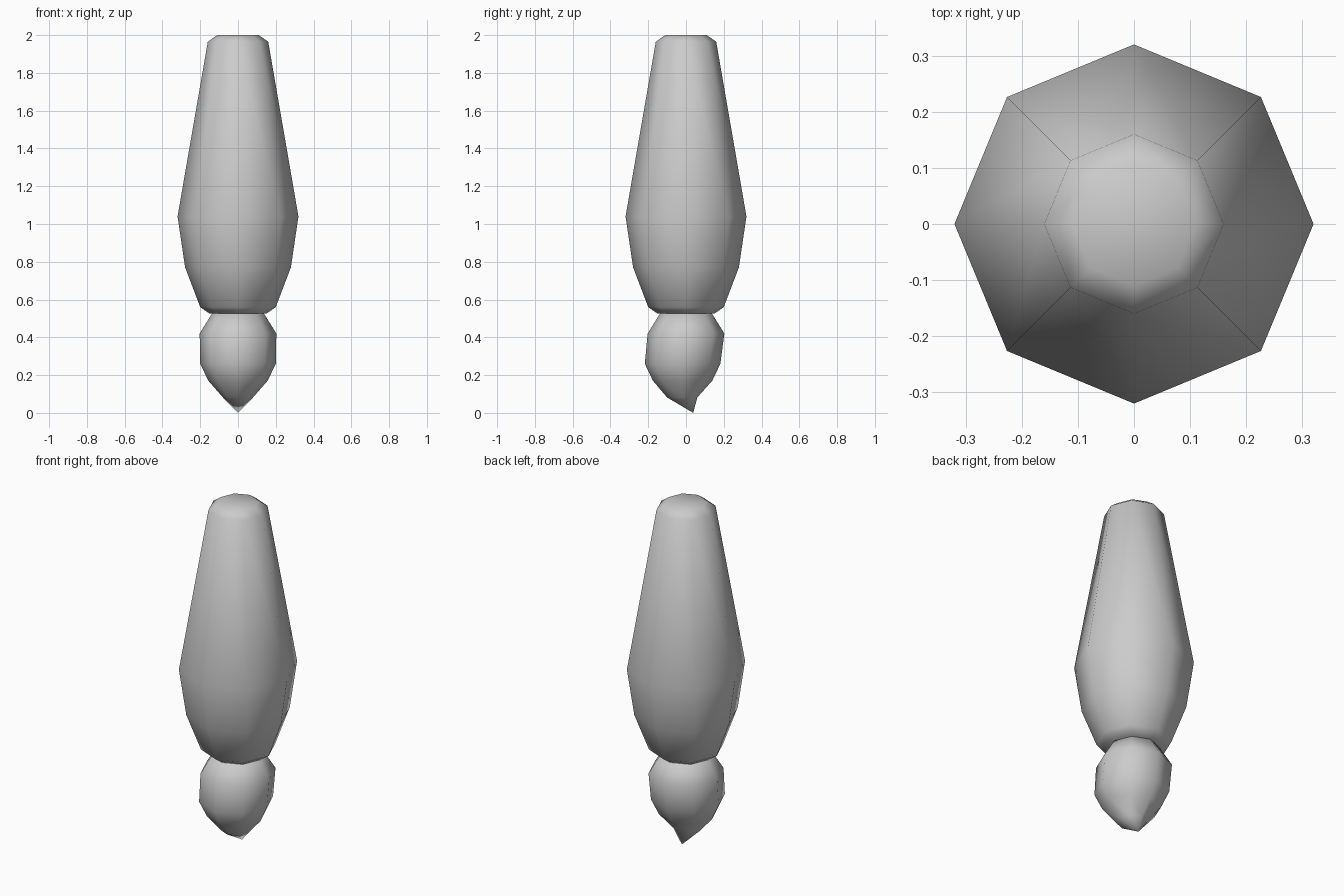
import bpy, bmesh
from math import sin, cos, pi

cube = bpy.data.objects.get("Cube")
if cube:
    bpy.data.objects.remove(cube, do_unlink=True)

SIDES = 8

grey = bpy.data.materials.new("light grey")
grey.use_nodes = True
grey.diffuse_color = (0.6, 0.6, 0.6, 1)
grey.node_tree.nodes["Principled BSDF"].inputs["Base Color"].default_value = grey.diffuse_color


def loft(name, rings, tip=None):
    """Octagonal rings (height, radius, y offset) skinned from top to bottom."""
    bm = bmesh.new()
    loops = []
    for z, r, y in rings:
        loops.append([bm.verts.new((r * cos(2 * pi * i / SIDES),
                                    y + r * sin(2 * pi * i / SIDES), z))
                      for i in range(SIDES)])
    for a, b in zip(loops, loops[1:]):
        for i in range(SIDES):
            j = (i + 1) % SIDES
            bm.faces.new((a[i], b[i], b[j], a[j]))
    bm.faces.new(loops[0])
    if tip:
        point = bm.verts.new(tip)
        for i in range(SIDES):
            bm.faces.new((loops[-1][i], point, loops[-1][(i + 1) % SIDES]))
    else:
        bm.faces.new(loops[-1][::-1])
    bmesh.ops.recalc_face_normals(bm, faces=bm.faces)
    for face in bm.faces:
        face.smooth = True
    mesh = bpy.data.meshes.new(name)
    bm.to_mesh(mesh)
    bm.free()
    mesh.materials.append(grey)
    obj = bpy.data.objects.new(name, mesh)
    bpy.context.collection.objects.link(obj)
    return obj


# Tapered handle with chamfered ends
loft("handle", [(2.0, 0.11, 0), (1.965, 0.16, 0), (1.04, 0.32, 0),
                (0.77, 0.28, 0), (0.56, 0.2, 0), (0.525, 0.15, 0)])

# Bristle tuft, bulging forward with its point swept to the back
loft("bristles", [(0.53, 0.135, 0), (0.42, 0.203, 0), (0.26, 0.2, -0.018),
                  (0.17, 0.157, -0.018), (0.082, 0.08, -0.02)],
     tip=(0, 0.038, 0))
